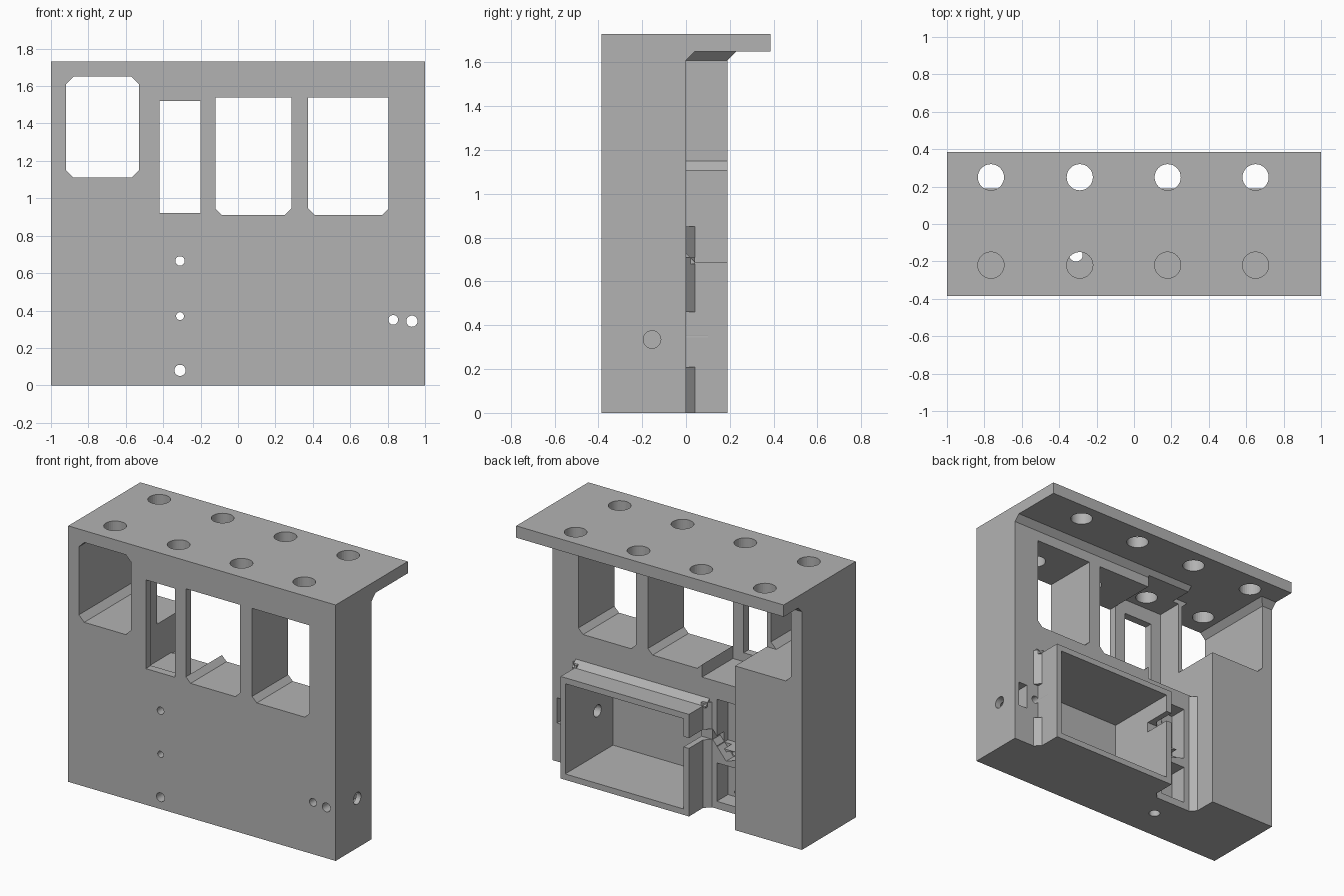
import bpy, bmesh, math
from mathutils import Vector

if "Cube" in bpy.data.objects:
    bpy.data.objects.remove(bpy.data.objects["Cube"], do_unlink=True)

grey = bpy.data.materials.new("plain grey")
grey.use_nodes = True
grey.diffuse_color = (0.45, 0.45, 0.45, 1)
grey.node_tree.nodes["Principled BSDF"].inputs["Base Color"].default_value = (0.45, 0.45, 0.45, 1)


def prism(name, axis, outline, lo, hi):
    """Extrude a 2D outline along an axis; the outline uses the other two axes in order."""
    def place(p, depth):
        c = list(p)
        c.insert(axis, depth)
        return Vector(c)
    bm = bmesh.new()
    face = bm.faces.new([bm.verts.new(place(p, lo)) for p in outline])
    grown = bmesh.ops.extrude_face_region(bm, geom=[face])["geom"]
    shift = place((0, 0), hi - lo)
    bmesh.ops.translate(bm, vec=shift, verts=[g for g in grown if isinstance(g, bmesh.types.BMVert)])
    bmesh.ops.recalc_face_normals(bm, faces=bm.faces)
    mesh = bpy.data.meshes.new(name)
    bm.to_mesh(mesh)
    bm.free()
    mesh.materials.append(grey)
    obj = bpy.data.objects.new(name, mesh)
    bpy.context.collection.objects.link(obj)
    return obj


def rect(a0, a1, b0, b1, low=0, high=0):
    """Rectangle outline with optional corner cuts at the bottom and the top."""
    pts = [(a0 + low, b0), (a1 - low, b0)]
    pts += [(a1, b0 + low)] if low else []
    pts += [(a1, b1 - high)] if high else []
    pts += [(a1 - high, b1), (a0 + high, b1)]
    pts += [(a0, b1 - high)] if high else []
    pts += [(a0, b0 + low)] if low else []
    return pts


def circle(a, b, r, n=32):
    return [(a + r * math.cos(math.tau * i / n), b + r * math.sin(math.tau * i / n)) for i in range(n)]


X, Y, Z = range(3)
FRONT, BACK, TOP, F = -0.385, 0.385, 1.73, 0.04
E = 0.01  # overlap that keeps joins clean

body = prism("panel_body", X, rect(FRONT, 0, 0, TOP), -1, 1)


def combine(kind, *args):
    tool = prism("tool", *args)
    mod = body.modifiers.new(kind, "BOOLEAN")
    mod.operation, mod.solver, mod.object = kind, "EXACT", tool
    bpy.context.view_layer.objects.active = body
    bpy.ops.object.modifier_apply(modifier=mod.name)
    bpy.data.objects.remove(tool, do_unlink=True)


def add(*args):
    combine("UNION", *args)


def cut(*args):
    combine("DIFFERENCE", *args)


# Top shelf, tall side column, rear compartment housing
add(X, rect(-0.1, BACK, 1.65, TOP), -1, 1)
add(Z, rect(-1, -0.5, -0.1, 0.19), 0, 1.68)
add(Z, rect(-0.155, 0.805, -0.1, 0.19), 0, 0.69)

# Sloped fillets under the shelf
add(X, [(-E, 1.60), (0, 1.61), (F, 1.65), (F, 1.66), (-E, 1.66)], -0.95, 1)
add(X, [(0.18, 1.60), (0.19, 1.61), (0.23, 1.65), (0.23, 1.66), (0.18, 1.66)], -1, -0.5)

# Sloped fillets around the housing and beside the column
add(X, [(-E, 0.68), (F, 0.68), (F, 0.69), (0, 0.73), (-E, 0.73)], -0.175, 0.825)
for lo, hi in ((0, 0.21), (0.46, 0.71)):
    add(Z, [(0.79, -E), (0.845, -E), (0.845, 0), (0.805, F), (0.79, F)], lo, hi)
add(Z, [(-0.14, -E), (-0.195, -E), (-0.195, 0), (-0.155, F), (-0.14, F)], 0, 0.71)
add(Z, [(-0.51, -E), (-0.46, -E), (-0.46, 0), (-0.5, F), (-0.51, F)], 0, 0.85)

# Front windows
cut(Y, rect(-0.92, -0.53, 1.11, 1.65, F, F), -0.5, 0.5)
cut(Y, rect(-0.42, -0.2, 0.92, 1.52), -0.5, 0.1)
cut(Y, rect(-0.12, 0.285, 0.91, 1.54, 0.035), -0.5, 0.1)
cut(Y, rect(0.375, 0.805, 0.91, 1.54, 0.035), -0.5, 0.1)

# Open rear of the column window and the deep pocket behind the narrow window
cut(Y, rect(-0.7, -0.45, 1.11, 1.65), -0.15, 0.3)
cut(Y, rect(-0.5, -0.12, 0.86, 1.62), -0.33, 0.1)

# Rear compartment with its side notch
cut(Y, rect(-0.115, 0.77, 0.04, 0.65), -0.32, 0.3)
cut(Y, rect(-0.25, -0.1, 0.46, 0.53), 0, 0.3)

# Small rear pockets, with a slanted wire groove between them
for lo, hi in ((0.05, 0.31), (0.42, 0.74)):
    cut(Y, rect(-0.42, -0.23, lo, hi), -0.12, 0.1)
cut(Y, [(-0.2, 0.53), (-0.2, 0.46), (-0.3, 0.34), (-0.42, 0.38), (-0.42, 0.44), (-0.3, 0.40)], -0.08, 0.1)
cut(Y, rect(0.9, 0.965, 0.26, 0.43), -0.15, 0.1)

# Round holes through the front
for x, z, r in ((-0.31, 0.665, 0.025), (-0.31, 0.37, 0.021), (-0.31, 0.08, 0.03),
                (0.83, 0.35, 0.026), (0.93, 0.343, 0.03)):
    cut(Y, circle(x, z, r), -0.5, 0.1)

# Cable holes: sideways into the compartment and upright into the deep pocket
cut(X, circle(-0.155, 0.335, 0.04), 0.7, 1.1)
cut(Z, circle(-0.31, -0.165, 0.036), -0.1, 0.9)

# Two rows of shelf holes
for x in (-0.765, -0.29, 0.18, 0.65):
    for y in (-0.22, 0.25):
        cut(Z, circle(x, y, 0.07), 1.45, 1.8)
